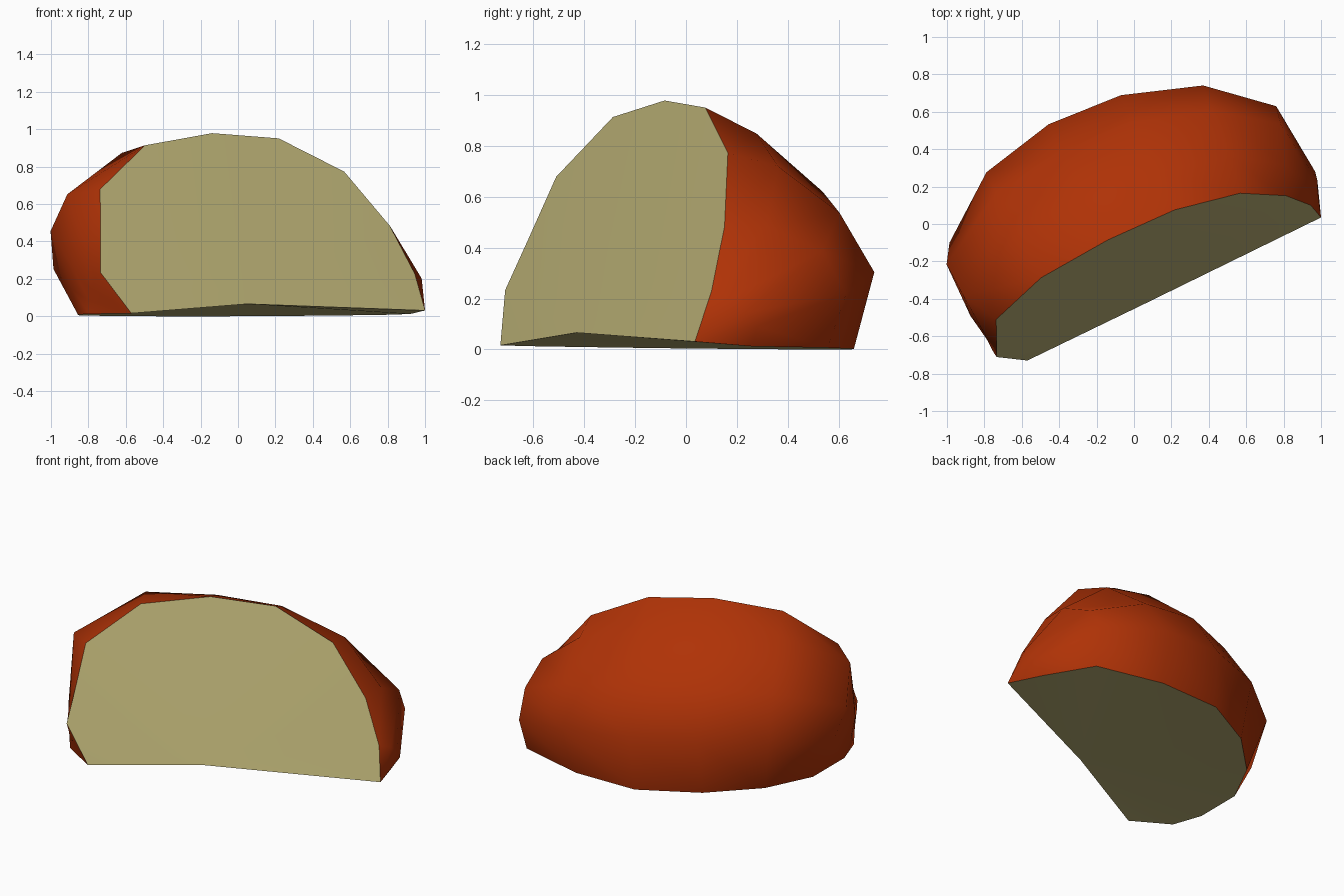
import bpy, bmesh, math
from mathutils import Vector

if "Cube" in bpy.data.objects:
    bpy.data.objects.remove(bpy.data.objects["Cube"])


def material(name, rgb):
    m = bpy.data.materials.new(name)
    m.diffuse_color = (*rgb, 1)
    m.use_nodes = True
    m.node_tree.nodes["Principled BSDF"].inputs["Base Color"].default_value = m.diffuse_color
    return m


# The core line of the wedge, from one tip to the other, with a raised middle
tip_a = Vector((-0.57, -0.73, 0.02))
tip_b = Vector((1.0, 0.035, 0.035))
core_mid = Vector((0.05, -0.43, 0.07))
along = Vector((0.9, 0.436, 0)).normalized()
outward = Vector((-along.y, along.x, 0))

# Outlines swept from bottom cut to front cut:
# angle, then (distance along the core, distance from it)
rows = [
    (-0.9, [(-.142, .224), (-.115, .419), (.027, .698), (.282, .891), (.635, 1.012),
            (1.037, 1.03), (1.416, .859), (1.754, .58), (1.773, .241)]),
    (17.5, [(-.145, .24), (-.155, .43), (-.1, .785), (.242, 1.05), (.653, 1.14),
            (1.069, 1.11), (1.487, .958), (1.79, .675), (1.825, .25)]),
    (34, [(-.145, .23), (-.17, .42), (-.165, .785), (.24, 1.06), (.65, 1.1),
          (1.06, 1.08), (1.47, .93), (1.77, .66), (1.815, .23)]),
    (54, [(-.145, .23), (-.145, .44), (-.157, .786), (.245, 1.06), (.67, 1.07),
          (1.06, 1.03), (1.45, .87), (1.7, .58), (1.79, .23)]),
    (67.8, [(-.14, .235), (-.1, .45), (-.055, .716), (.259, .97), (.67, 1.04),
            (1.06, 1.01), (1.414, .818), (1.628, .505), (1.725, .23)]),
]

bm = bmesh.new()
a, b, mid = (bm.verts.new(p) for p in (tip_a, tip_b, core_mid))
grid = []
for deg, outline in rows:
    ang = math.radians(deg)
    ring = [a]
    for u, r in outline:
        p = tip_a + along * u + outward * r * math.cos(ang)
        p.z = max(0, p.z + r * math.sin(ang))
        ring.append(bm.verts.new(p))
    grid.append(ring + [b])

# Rounded skin between the rows
for lo, hi in zip(grid, grid[1:]):
    for j in range(len(lo) - 1):
        corners = list(dict.fromkeys((lo[j], lo[j + 1], hi[j + 1], hi[j])))
        bm.faces.new(corners).material_index = 0

# Cut flesh faces, fanned from the middle of the core
for ring in (grid[0], grid[-1]):
    for p, q in zip(ring, ring[1:]):
        bm.faces.new((mid, p, q)).material_index = 1

bmesh.ops.recalc_face_normals(bm, faces=bm.faces)
for f in bm.faces:
    f.smooth = True

# Crisp border wherever skin meets flesh, and along the core
for e in bm.edges:
    mats = {f.material_index for f in e.link_faces}
    if len(mats) > 1 or (mid in e.verts and (a in e.verts or b in e.verts)):
        e.smooth = False

# Rest on the ground
low = min(v.co.z for v in bm.verts)
bmesh.ops.translate(bm, verts=bm.verts, vec=(0, 0, -low))

mesh = bpy.data.meshes.new("fruit_wedge")
bm.to_mesh(mesh)
bm.free()
mesh.materials.append(material("red skin", (0.43, 0.032, 0.002)))
mesh.materials.append(material("pale flesh", (0.48, 0.425, 0.175)))
wedge = bpy.data.objects.new("fruit_wedge", mesh)
bpy.context.collection.objects.link(wedge)
